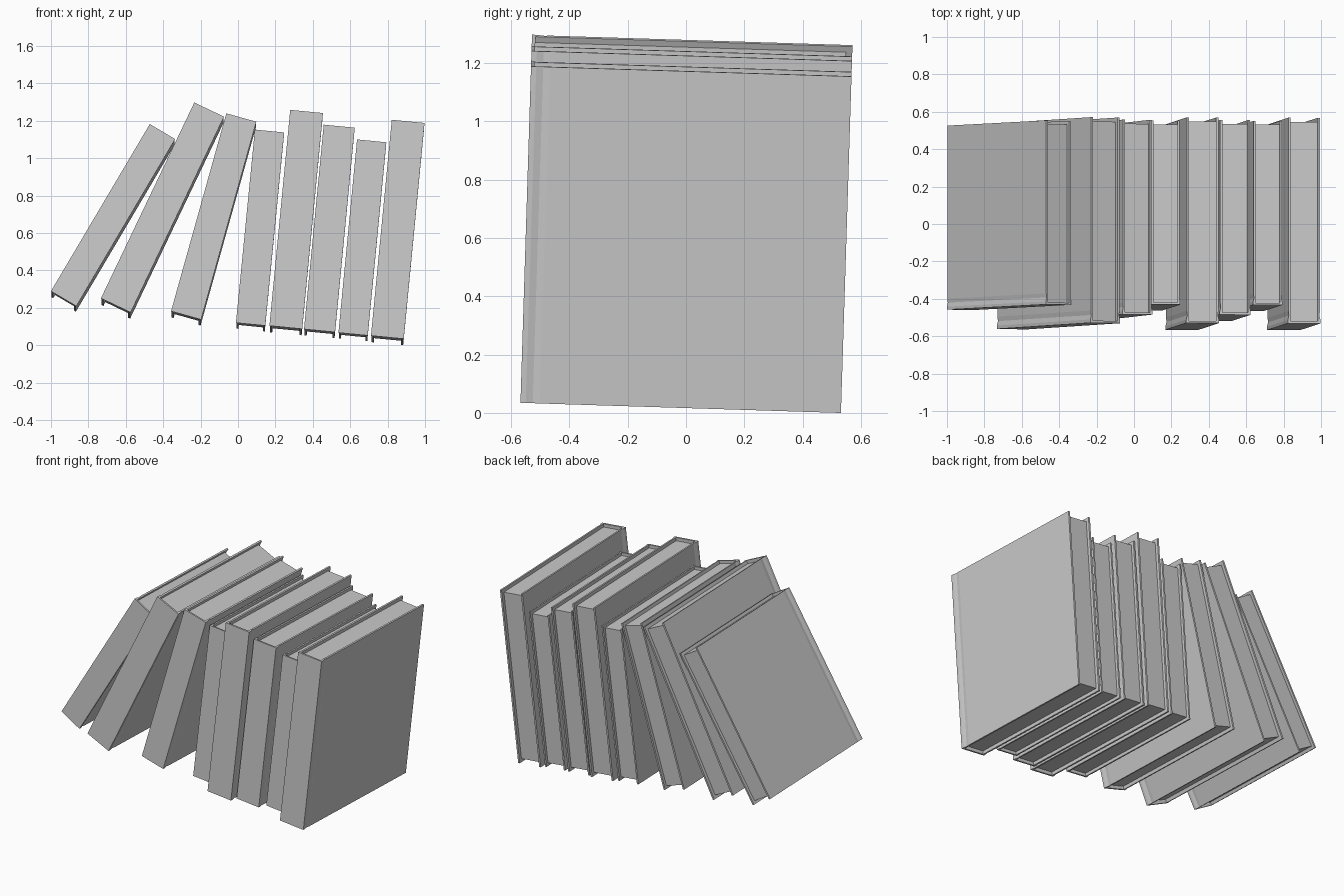
import bpy
import bmesh
from math import radians, tan
from mathutils import Matrix, Vector

if "Cube" in bpy.data.objects:
    bpy.data.objects.remove(bpy.data.objects["Cube"], do_unlink=True)

GREY = (0.6, 0.6, 0.6)
mat = bpy.data.materials.new("plain_grey")
mat.use_nodes = True
mat.diffuse_color = (*GREY, 1)
mat.node_tree.nodes["Principled BSDF"].inputs["Base Color"].default_value = (*GREY, 1)

# Full-size book: width, depth, height, board thickness, page recess
W, D, H, T, R = 0.176, 1.1, 1.16, 0.012, 0.022
PITCH = radians(-1.8)
LARGE, MEDIUM, SMALL = 1.0, 0.947, 0.895
FRONT = {LARGE: -0.569, MEDIUM: -0.522, SMALL: -0.467}


def extrude_prism(bm, outline, z0, z1):
    """Extrude a closed plan outline between two heights."""
    face = bm.faces.new([bm.verts.new((x, y, z0)) for x, y in outline])
    new = bmesh.ops.extrude_face_region(bm, geom=[face])["geom"]
    bmesh.ops.translate(bm, vec=(0, 0, z1 - z0),
                        verts=[v for v in new if isinstance(v, bmesh.types.BMVert)])


def add_object(name, outline, z0, z1, matrix):
    bm = bmesh.new()
    extrude_prism(bm, outline, z0, z1)
    bmesh.ops.recalc_face_normals(bm, faces=bm.faces)
    mesh = bpy.data.meshes.new(name)
    bm.to_mesh(mesh)
    bm.free()
    mesh.materials.append(mat)
    obj = bpy.data.objects.new(name, mesh)
    obj.matrix_world = matrix
    bpy.context.collection.objects.link(obj)


# Wrap-around cover: spine, hinge groove, board, then the inside face
half = W / 2
side = [(half, 0), (half, 0.018), (half - 0.006, 0.042), (half - 0.003, 0.066),
        (half - 0.003, D), (half - 0.003 - T, D), (half - 0.003 - T, T)]
cover = side + [(-x, y) for x, y in reversed(side)]

# Page block, set back from the cover edges
inner = half - 0.003 - T
pages = [(-inner, T), (inner, T), (inner, D - R), (-inner, D - R)]

# Lean in degrees, size, and lower left spine corner (x, z)
books = [
    (30.6, SMALL, -1.0, 0.289),
    (25.5, LARGE, -0.733, 0.251),
    (15.6, MEDIUM, -0.358, 0.182),
    (5.6, SMALL, -0.011, 0.120),
    (5.5, LARGE, 0.168, 0.104),
    (5.5, MEDIUM, 0.353, 0.086),
    (5.5, SMALL, 0.537, 0.067),
    (5.5, LARGE, 0.711, 0.051),
]

for i, (lean, size, x, z) in enumerate(books, 1):
    corner = Vector((x, FRONT[size] - z * tan(PITCH), z))
    matrix = (Matrix.Translation(corner)
              @ Matrix.Rotation(PITCH, 4, "X")
              @ Matrix.Rotation(radians(lean), 4, "Y")
              @ Matrix.Scale(size, 4)
              @ Matrix.Translation((half, 0, 0)))
    add_object(f"book_{i}_cover", cover, 0, H, matrix)
    add_object(f"book_{i}_pages", pages, R, H - R, matrix)
